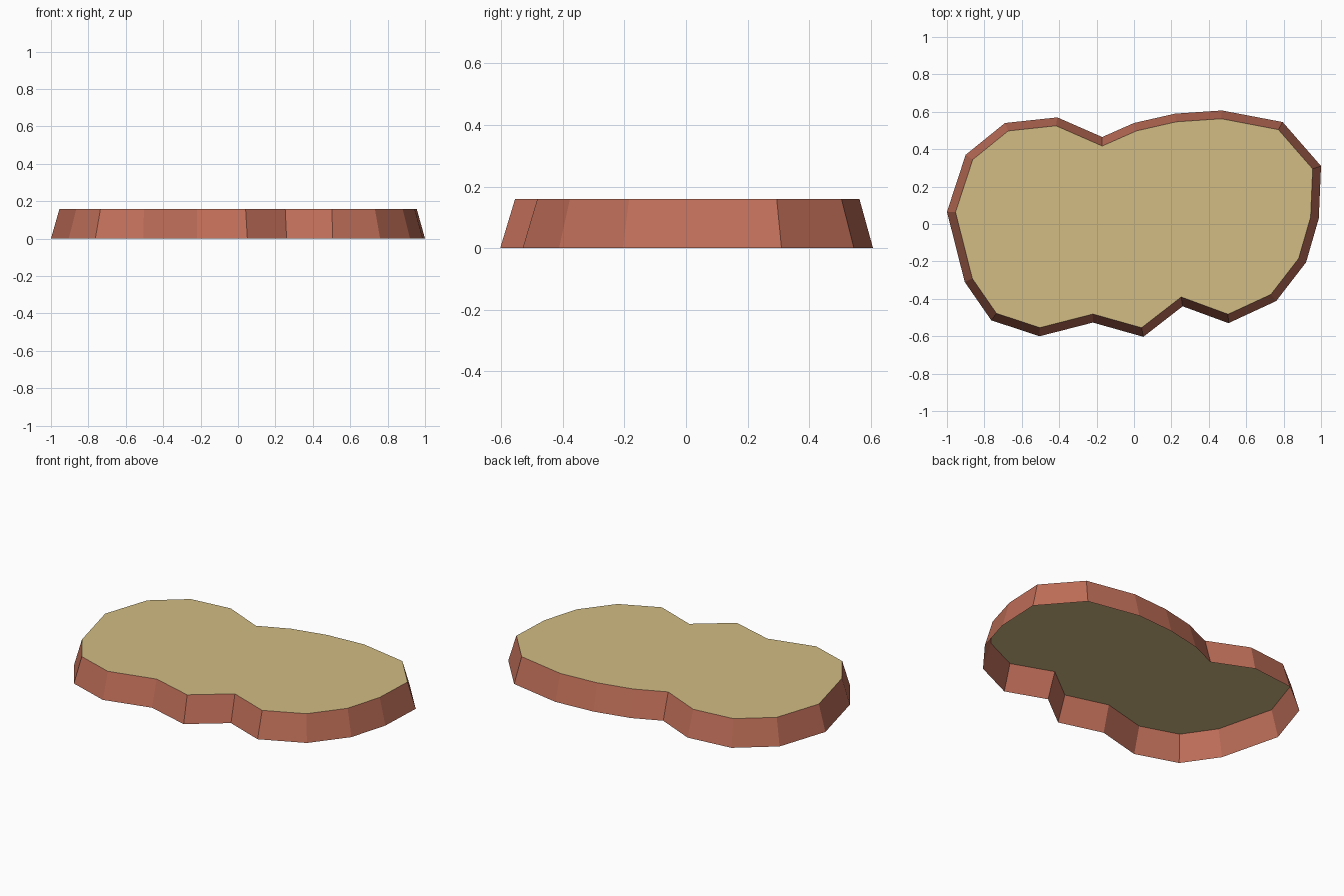
import bpy, bmesh

if "Cube" in bpy.data.objects:
    bpy.data.objects.remove(bpy.data.objects["Cube"])

HEIGHT = 0.16   # height of the sandy top
SLOPE = 0.044   # how far the cliff leans inwards

# Ground outline of the plateau, clockwise from the left tip
OUTLINE = [
    (-1.00, 0.065), (-0.90, 0.37), (-0.69, 0.54), (-0.41, 0.57), (-0.17, 0.465),
    (0.00, 0.54), (0.22, 0.59), (0.47, 0.607), (0.795, 0.545), (1.00, 0.31),
    (0.988, 0.03), (0.92, -0.205), (0.76, -0.412), (0.505, -0.53), (0.26, -0.44),
    (0.05, -0.603), (-0.22, -0.527), (-0.505, -0.60), (-0.763, -0.515), (-0.905, -0.31),
]


def material(name, srgb):
    mat = bpy.data.materials.new(name)
    mat.diffuse_color = [(c / 255) ** 2.2 for c in srgb] + [1.0]
    mat.use_nodes = True
    mat.node_tree.nodes["Principled BSDF"].inputs["Base Color"].default_value = mat.diffuse_color
    return mat


# Plateau shell: inset the outline, then raise the inner face (underside stays open)
bm = bmesh.new()
top = bm.faces.new([bm.verts.new((x, y, 0)) for x, y in reversed(OUTLINE)])
bm.normal_update()
bmesh.ops.inset_individual(bm, faces=[top], thickness=SLOPE, use_even_offset=True)
for v in top.verts:
    v.co.z = HEIGHT
bm.normal_update()

# Sand on the flat top, clay on the sloping cliff
for f in bm.faces:
    f.material_index = 0 if f.normal.z > 0.9 else 1

mesh = bpy.data.meshes.new("plateau")
bm.to_mesh(mesh)
bm.free()
mesh.materials.append(material("sand", (210, 187, 131)))
mesh.materials.append(material("red clay", (190, 110, 89)))
bpy.context.collection.objects.link(bpy.data.objects.new("plateau", mesh))
